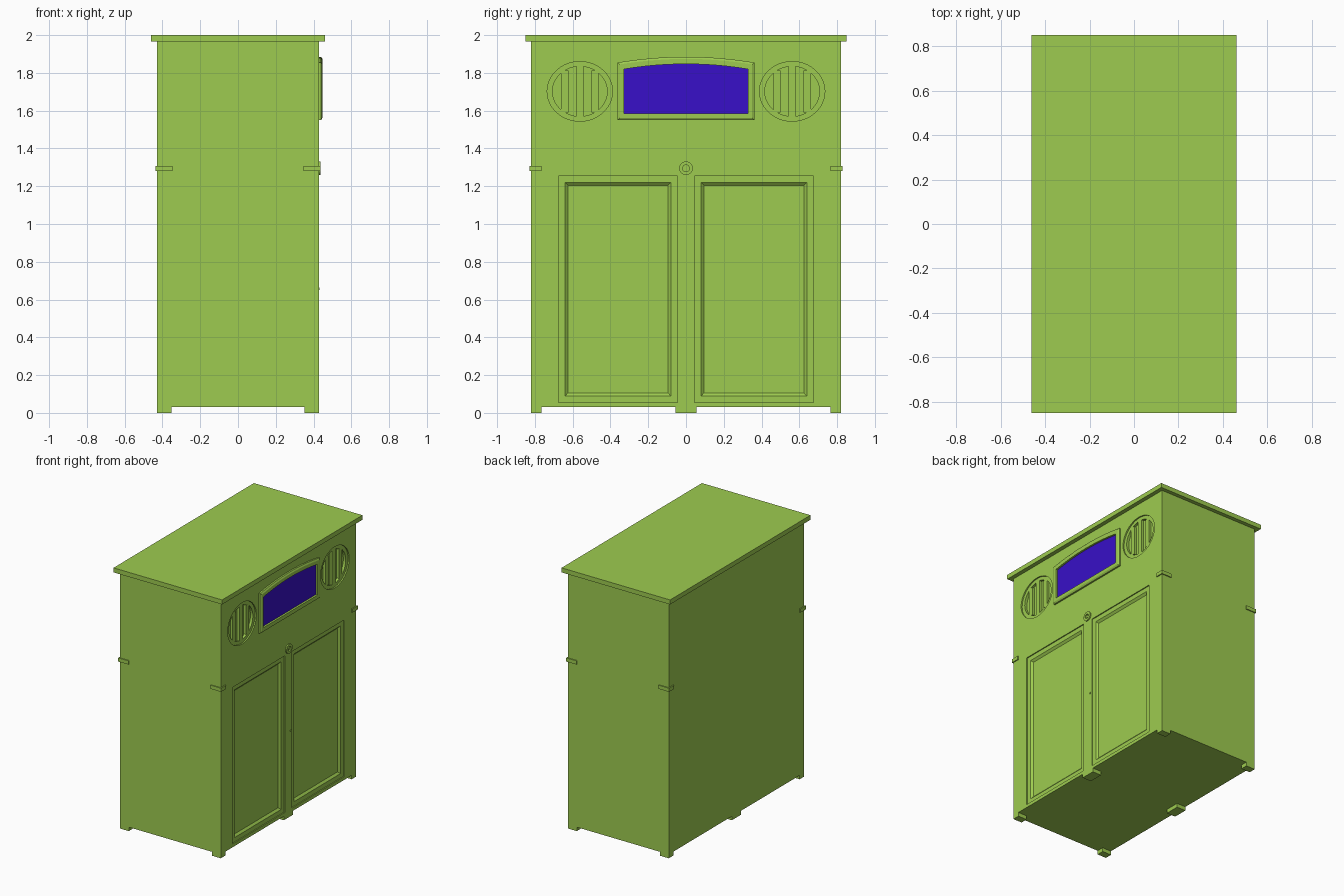
import bpy, bmesh, math

if "Cube" in bpy.data.objects:
    bpy.data.objects.remove(bpy.data.objects["Cube"])


def material(name, color):
    m = bpy.data.materials.new(name)
    m.diffuse_color = color
    m.use_nodes = True
    m.node_tree.nodes["Principled BSDF"].inputs["Base Color"].default_value = m.diffuse_color
    return m


GREEN = material("green_paint", (0.34, 0.60, 0.08, 1))
BLUE = material("blue_glass", (0.04, 0.005, 0.58, 1))
FX = 0.428   # front panel plane
SY = 0.82    # half width of the body


def finish(name, bm, mat):
    bmesh.ops.recalc_face_normals(bm, faces=bm.faces)
    mesh = bpy.data.meshes.new(name)
    bm.to_mesh(mesh)
    bm.free()
    mesh.materials.append(mat)
    ob = bpy.data.objects.new(name, mesh)
    bpy.context.collection.objects.link(ob)
    return ob


def loft(name, rings, mat=GREEN, closed=False):
    """Join (x, yz-profile) rings along x; cap the ends, or close into a frame."""
    bm = bmesh.new()
    vs = [[bm.verts.new((x, y, z)) for y, z in prof] for x, prof in rings]
    n = len(vs[0])
    pairs = list(zip(vs, vs[1:]))
    if closed:
        pairs.append((vs[-1], vs[0]))
    else:
        bm.faces.new(vs[0])
        bm.faces.new(vs[-1])
    for a, b in pairs:
        for i in range(n):
            j = (i + 1) % n
            bm.faces.new((a[i], a[j], b[j], b[i]))
    return finish(name, bm, mat)


def rect(y0, y1, z0, z1):
    return [(y0, z0), (y1, z0), (y1, z1), (y0, z1)]


def ellipse(cy, cz, ry, rz, n=48):
    return [(cy + ry * math.cos(2 * math.pi * i / n),
             cz + rz * math.sin(2 * math.pi * i / n)) for i in range(n)]


def arch(w, z0, z_side, z_mid, n=16):
    top = [(w - 2 * w * i / n,
            z_side + (z_mid - z_side) * (1 - (1 - 2 * i / n) ** 2)) for i in range(n + 1)]
    return [(-w, z0), (w, z0)] + top


def box(name, x0, x1, y0, y1, z0, z1):
    return loft(name, [(x0, rect(y0, y1, z0, z1)), (x1, rect(y0, y1, z0, z1))])


# Cabinet body and top board
body = box("cabinet_body", -FX, FX, -SY, SY, 0.03, 1.97)
box("top_board", -0.46, 0.46, -0.85, 0.85, 1.965, 2.0)

# Recesses cut into the front: stepped door panels and oval grilles
cutters = []
for s in (-1, 1):
    c = s * 0.36

    def door(d):
        return rect(c - 0.315 + d, c + 0.315 - d, 0.055 + d, 1.255 - d)

    cutters.append(loft("door_cutter", [
        (FX + 0.03, door(0)), (FX - 0.008, door(0)), (FX - 0.008, door(0.034)),
        (FX - 0.022, door(0.050))]))
    big, small = ellipse(s * 0.562, 1.702, 0.173, 0.158), ellipse(s * 0.562, 1.702, 0.145, 0.132)
    cutters.append(loft("grille_cutter", [
        (FX + 0.03, big), (FX - 0.010, big), (FX - 0.010, small), (FX - 0.03, small)]))

for cut in cutters:
    mod = body.modifiers.new("recess", 'BOOLEAN')
    mod.operation = 'DIFFERENCE'
    mod.solver = 'EXACT'
    mod.object = cut
    bpy.context.view_layer.objects.active = body
    bpy.ops.object.modifier_apply(modifier=mod.name)
for cut in cutters:
    bpy.data.objects.remove(cut)

# Vertical bars in the oval grilles
for s in (-1, 1):
    for d in (-0.08, 0, 0.08):
        h = 0.134 * math.sqrt(1 - (d / 0.145) ** 2)
        y = s * 0.562 + d
        box("grille_bar", FX - 0.035, FX - 0.010, y - 0.019, y + 0.019, 1.702 - h, 1.702 + h)

# Arched window: moulded frame and glass
outer = arch(0.362, 1.55, 1.855, 1.885)
mid = arch(0.350, 1.562, 1.845, 1.874)
inner = arch(0.327, 1.585, 1.820, 1.847)
loft("window_frame", [(FX - 0.005, outer), (FX + 0.012, outer), (FX + 0.019, mid),
                      (FX + 0.019, inner), (FX - 0.005, inner)], closed=True)
loft("window_glass", [(FX - 0.004, inner), (FX + 0.004, inner)], BLUE)

# Round lock: ring and centre button
r1, r2, r3 = (ellipse(0, 1.295, r, r, 32) for r in (0.036, 0.018, 0.011))
loft("lock_ring", [(FX - 0.005, r1), (FX + 0.009, r1), (FX + 0.009, r2),
                   (FX - 0.005, r2)], closed=True)
loft("lock_button", [(FX - 0.005, r3), (FX + 0.006, r3)])

# Small door knob
knob = ellipse(0.025, 0.657, 0.007, 0.007, 16)
loft("door_knob", [(FX - 0.005, knob), (FX + 0.004, knob)])

# Feet: corners and middles, front and back
for sx in (-1, 1):
    x0, x1 = sorted((sx * 0.352, sx * FX))
    for y0, y1 in ((-SY, -0.765), (-0.056, 0.056), (0.765, SY)):
        box("foot", x0, x1, y0, y1, 0, 0.032)

# Thin straps wrapping the four vertical corners
T = 0.008
for sx in (-1, 1):
    for sy in (-1, 1):
        def span(s, a, b):
            return sorted((s * a, s * b))
        box("corner_strap_side", *span(sx, FX - 0.08, FX + T), *span(sy, SY - 0.005, SY + T), 1.28, 1.308)
        box("corner_strap_front", *span(sx, FX - 0.005, FX + T), *span(sy, SY - 0.055, SY + T), 1.28, 1.308)
